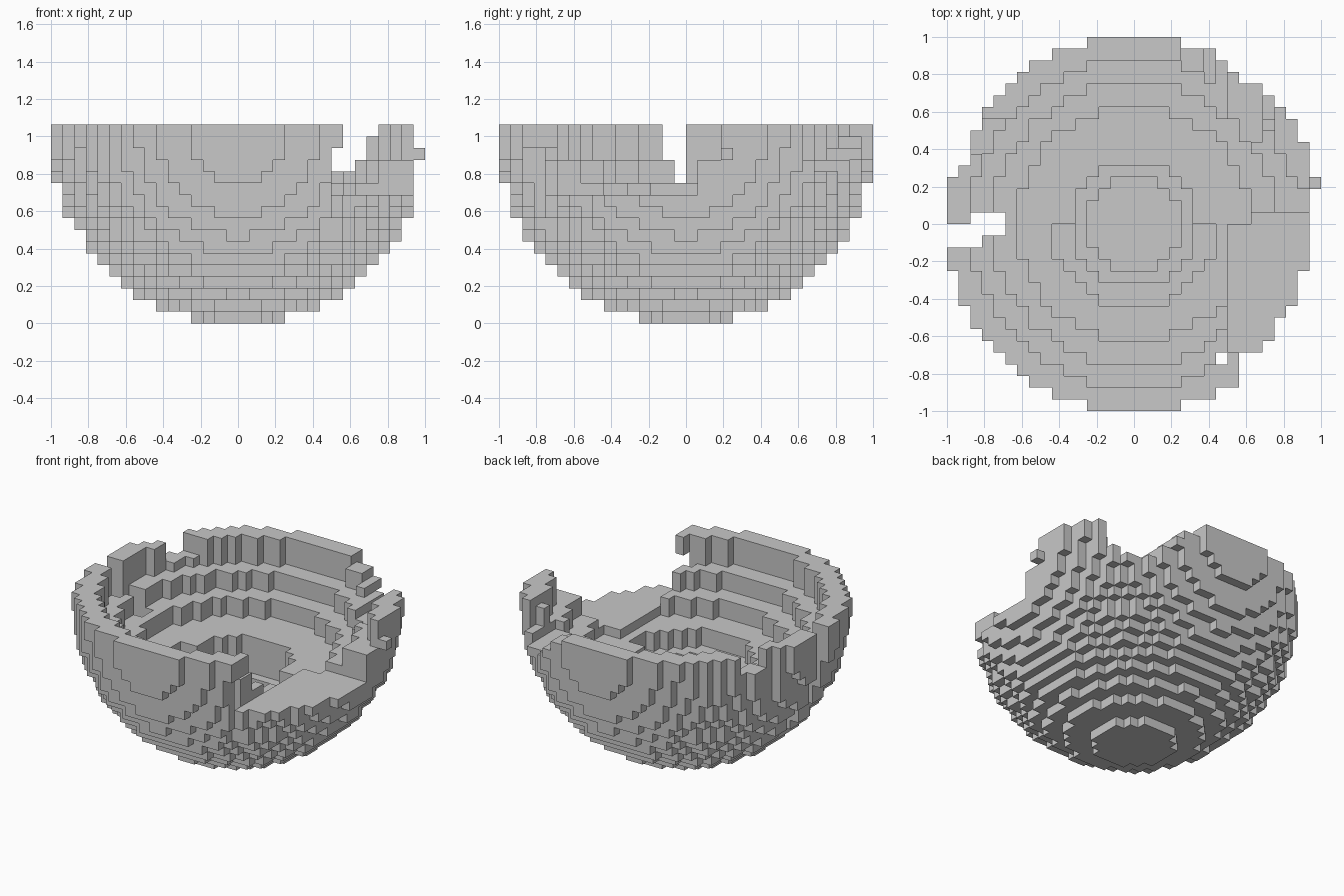
import bpy
import bmesh

cube = bpy.data.objects.get("Cube")
if cube:
    bpy.data.objects.remove(cube, do_unlink=True)

V = 1 / 16          # block size
RADIUS = 16         # outer radius in blocks
LAYERS = 17

grey = bpy.data.materials.new("stone grey")
grey.use_nodes = True
colour = (0.58, 0.58, 0.58, 1)
grey.diffuse_color = colour
grey.node_tree.nodes["Principled BSDF"].inputs["Base Color"].default_value = colour

# terraced hollow: (lowest layer, squared radius)
TERRACES = [(14, 195), (12, 146), (10, 100), (8, 50), (6, 29), (4, 16)]


def hollow(i, j, k):
    """Squared radius of the cavity in a layer; the back has a wider ledge."""
    if k == 10 and i >= 8 and -9 <= j < 0:
        return 0
    for low, r2 in TERRACES:
        if k >= low:
            return 29 if low == 8 and j >= 0 else r2
    return 0


def broken(i, j, k):
    """Breaches in the wall."""
    # low breach on the front of the left side
    if i >= 9 and j < 1 and k >= 11:
        return True
    if i == 8 and j < 0 and 11 <= k < 15:
        return True
    # ragged step up to the standing fragment
    if i >= 9 and 1 <= j < 3 and k >= 14:
        return True
    if i == 15 and j >= -4 and k >= 11:
        return True
    # back rim stepping down into a notch
    if j > 6 and 4 <= i < 11 and k >= max(13, min(16, 21 - i)):
        return True
    if j > 0 and i == 11 and k >= (14 if j > 8 else 16):
        return True
    # narrow slot right through the other side
    if i < -13 and -2 <= j < 0:
        return True
    if i < -11 and -1 <= j < 1 and not (i < -14 and j == 0):
        return True
    # nick in the rim behind the slot
    if i < -10 and 6 <= j < 9 and k >= 15:
        return True
    if i == -15 and 5 <= j < 7:
        return True
    # small holes near the front breach
    return j == -12 and i in (7, 9)


blocks = set()
for k in range(LAYERS):
    for i in range(-RADIUS, RADIUS):
        for j in range(-RADIUS, RADIUS):
            r2 = (i + .5) ** 2 + (j + .5) ** 2
            outside = r2 + (k + .5 - RADIUS) ** 2 > RADIUS ** 2
            if not outside and r2 > hollow(i, j, k) and not broken(i, j, k):
                blocks.add((i, j, k))
# stray block clinging to the fragment
blocks.add((15, 3, 14))

# exposed block faces
bm = bmesh.new()
corners = {}


def corner(p):
    if p not in corners:
        corners[p] = bm.verts.new([c * V for c in p])
    return corners[p]


for b in sorted(blocks):
    for axis in range(3):
        u, w = (axis + 1) % 3, (axis + 2) % 3
        for side in (0, 1):
            n = list(b)
            n[axis] += 2 * side - 1
            if tuple(n) in blocks:
                continue
            quad = []
            for du, dw in ((0, 0), (1, 0), (1, 1), (0, 1)):
                p = list(b)
                p[axis] += side
                p[u] += du
                p[w] += dw
                quad.append(corner(tuple(p)))
            bm.faces.new(quad if side else quad[::-1])

mesh = bpy.data.meshes.new("broken_block_bowl")
bm.to_mesh(mesh)
bm.free()
mesh.materials.append(grey)
bowl = bpy.data.objects.new("broken_block_bowl", mesh)
bpy.context.collection.objects.link(bowl)
